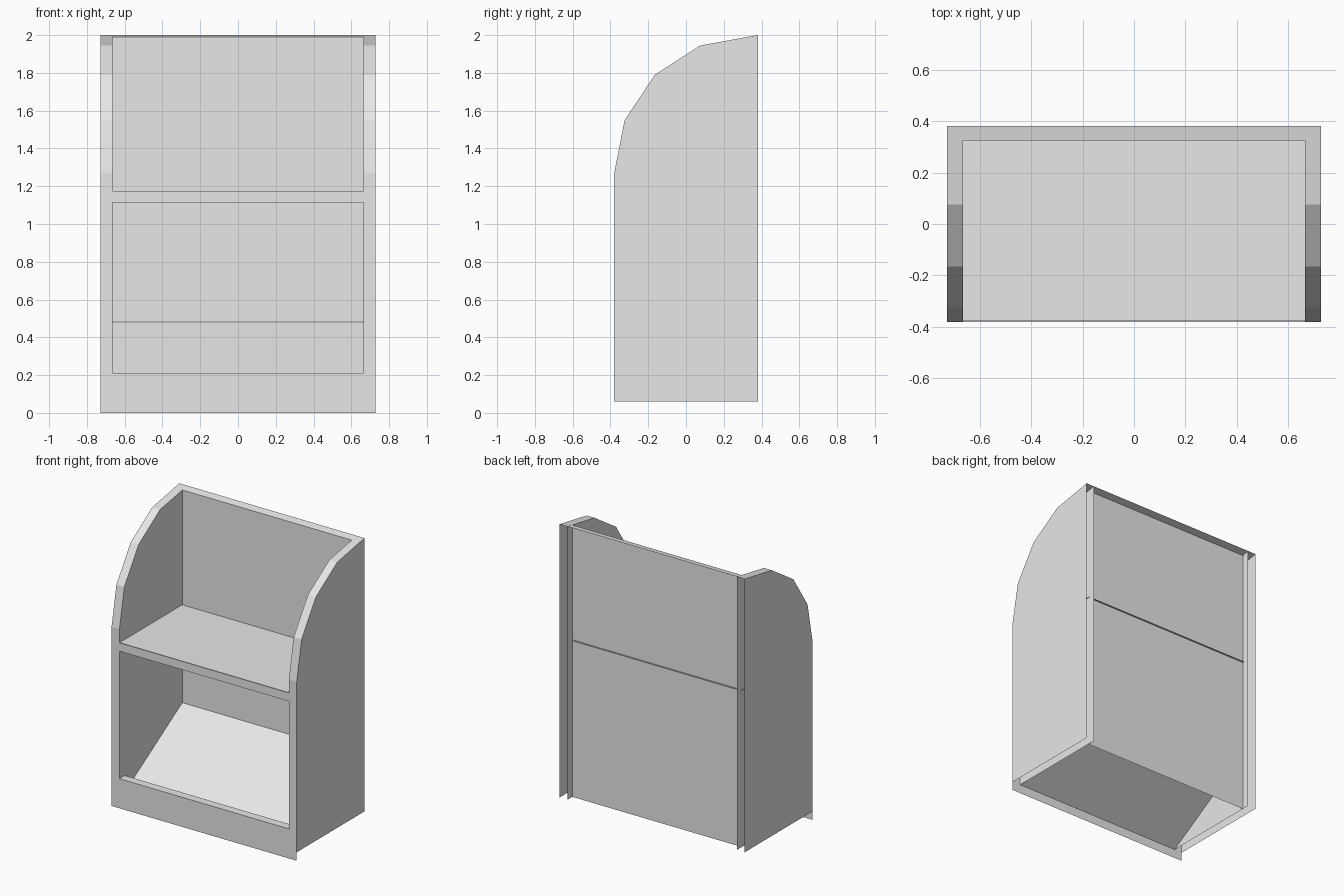
import bpy
import bmesh
from mathutils import Vector

cube = bpy.data.objects.get("Cube")
if cube:
    bpy.data.objects.remove(cube, do_unlink=True)

# One plain grey for the whole cabinet
grey = bpy.data.materials.new("plain grey")
grey.use_nodes = True
grey.diffuse_color = (0.8, 0.8, 0.8, 1)
grey.node_tree.nodes["Principled BSDF"].inputs["Base Color"].default_value = (0.8, 0.8, 0.8, 1)

OUT, INN = 0.727, 0.665            # outer and inner half widths
FRONT, BACK = -0.38, 0.38
WALL = 0.06                        # panel thickness and side bottom height
LIP_TOP, RAIL_LOW, SHELF = 0.21, 1.115, 1.175
PANEL_Y, PANEL_TOP = 0.325, 1.99
FLOOR_BACK = 0.48
LIP_Y = FRONT + WALL

# Side outline from the front foot up over the curve to the back
rim = [(FRONT, WALL), (FRONT, 1.27), (-0.325, 1.55), (-0.165, 1.79),
       (0.075, 1.945), (BACK, 2.0)]


def sheets(name, faces):
    """Make an object from (corner points, facing direction) pairs."""
    bm = bmesh.new()
    for points, facing in faces:
        face = bm.faces.new([bm.verts.new(p) for p in points])
        face.normal_update()
        if face.normal.dot(Vector(facing)) < 0:
            face.normal_flip()
    bmesh.ops.remove_doubles(bm, verts=bm.verts[:], dist=0.0001)
    mesh = bpy.data.meshes.new(name)
    bm.to_mesh(mesh)
    bm.free()
    mesh.materials.append(grey)
    obj = bpy.data.objects.new(name, mesh)
    bpy.context.collection.objects.link(obj)
    return obj


def across(a, b, half=INN):
    """Four corners of a strip spanning the width between two (y, z) points."""
    return [(-half, *a), (half, *a), (half, *b), (-half, *b)]


# Hollow side walls: outer skin, inner skin and the rim joining them
for side, label in ((1, "left"), (-1, "right")):
    outline = rim + [(BACK, WALL)]
    faces = [([(side * OUT, y, z) for y, z in outline], (side, 0, 0)),
             ([(side * INN, y, z) for y, z in outline], (-side, 0, 0))]
    for a, b in zip(rim, rim[1:]):
        strip = [(side * OUT, *a), (side * INN, *a), (side * INN, *b), (side * OUT, *b)]
        faces.append((strip, (0, -1, 0.5)))
    sheets(label + "_side_wall", faces)

# Recessed back panel and its top edge
sheets("back_panel", [
    (across((PANEL_Y, WALL), (PANEL_Y, PANEL_TOP)), (0, -1, 0)),
    (across((PANEL_Y, PANEL_TOP), rim[-1]), (0, 0, 1))])

# Front kick board with lip, hanging below the side walls
sheets("front_kick_board", [
    (across((FRONT, 0), (FRONT, WALL), OUT), (0, -1, 0)),
    (across((FRONT, WALL), (FRONT, LIP_TOP)), (0, -1, 0)),
    (across((FRONT, LIP_TOP), (LIP_Y, LIP_TOP)), (0, 0, 1)),
    (across((LIP_Y, LIP_TOP), (LIP_Y, WALL + 0.035)), (0, 1, 0))])

# Sloping floor of the lower compartment
sheets("sloped_floor", [
    (across((FRONT + 0.005, WALL), (PANEL_Y, FLOOR_BACK)), (0, 0, 1))])

# Rail under the front edge of the shelf
sheets("shelf_rail", [
    (across((FRONT, RAIL_LOW), (FRONT, SHELF)), (0, -1, 0)),
    (across((FRONT, RAIL_LOW), (LIP_Y, RAIL_LOW)), (0, 0, -1)),
    (across((LIP_Y, RAIL_LOW), (LIP_Y, SHELF)), (0, 1, 0))])

# Thin shelf board, poking slightly through the back and side skins
sheets("shelf", [
    (across((FRONT + 0.002, SHELF), (PANEL_Y + 0.012, SHELF), INN + 0.005), (0, 0, 1))])
